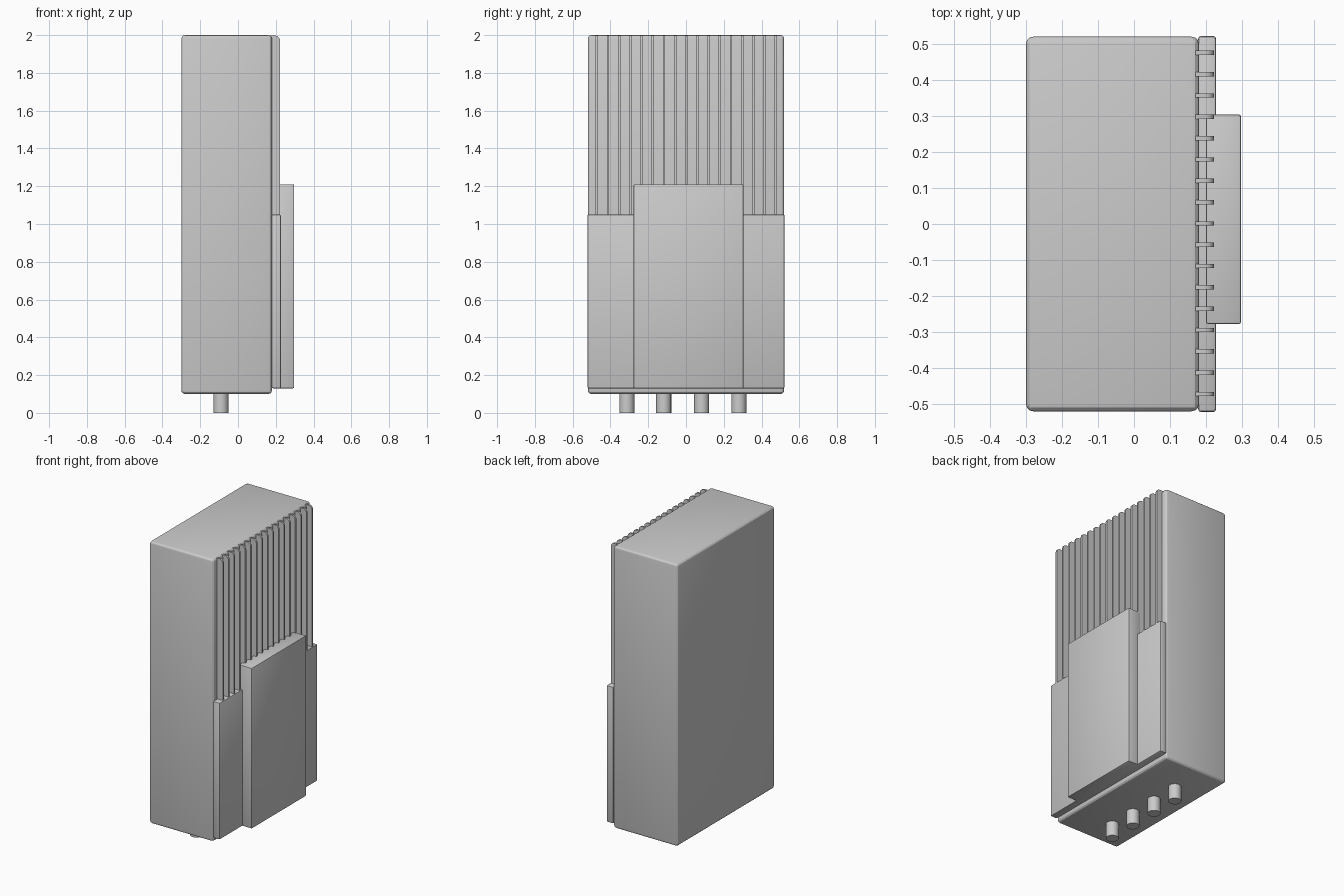
import bpy, bmesh, math

if "Cube" in bpy.data.objects:
    bpy.data.objects.remove(bpy.data.objects["Cube"])


def finish(bm, name):
    bmesh.ops.recalc_face_normals(bm, faces=bm.faces)
    mesh = bpy.data.meshes.new(name)
    bm.to_mesh(mesh)
    bm.free()
    obj = bpy.data.objects.new(name, mesh)
    bpy.context.collection.objects.link(obj)
    bpy.ops.object.select_all(action='DESELECT')
    obj.select_set(True)
    bpy.context.view_layer.objects.active = obj
    bpy.ops.object.shade_smooth_by_angle(angle=math.radians(25))
    return obj


def box(name, lo, hi, bevel, segments=2):
    bm = bmesh.new()
    bmesh.ops.create_cube(bm, size=1)
    for v in bm.verts:
        v.co = [(a + b) / 2 + c * (b - a) for a, b, c in zip(lo, hi, v.co)]
    bmesh.ops.bevel(bm, geom=bm.edges[:], offset=bevel, segments=segments,
                    profile=0.5, affect='EDGES')
    return finish(bm, name)


# Main housing
box("housing", (-0.30, -0.52, 0.10), (0.18, 0.52, 2.0), 0.02, 3)

# Lower cover and raised centre cover
box("lower_cover", (0.178, -0.522, 0.13), (0.228, 0.522, 1.05), 0.008)
box("centre_cover", (0.20, -0.278, 0.13), (0.297, 0.304, 1.21), 0.006)

# Cooling fins: side profile with a rounded top outer corner
R = 0.025
profile = [(0.15, 1.03), (0.222, 1.03)]
profile += [(0.222 - R + R * math.cos(a), 1.997 - R + R * math.sin(a))
            for a in (math.radians(15 * i) for i in range(7))]
profile += [(0.15, 1.997)]
for i in range(17):
    y = -0.472 + i * 0.0592
    bm = bmesh.new()
    face = bm.faces.new([bm.verts.new((x, y - 0.006, z)) for x, z in profile])
    ext = bmesh.ops.extrude_face_region(bm, geom=[face])
    bmesh.ops.translate(bm, vec=(0, 0.012, 0),
                        verts=[g for g in ext["geom"] if isinstance(g, bmesh.types.BMVert)])
    finish(bm, f"cooling_fin_{i + 1}")

# Cable connectors underneath
for i, y in enumerate((-0.313, -0.118, 0.083, 0.28)):
    bm = bmesh.new()
    bmesh.ops.create_cone(bm, cap_ends=True, segments=20, radius1=0.04, radius2=0.04, depth=0.12)
    bmesh.ops.translate(bm, vec=(-0.09, y, 0.06), verts=bm.verts)
    finish(bm, f"connector_{i + 1}")
